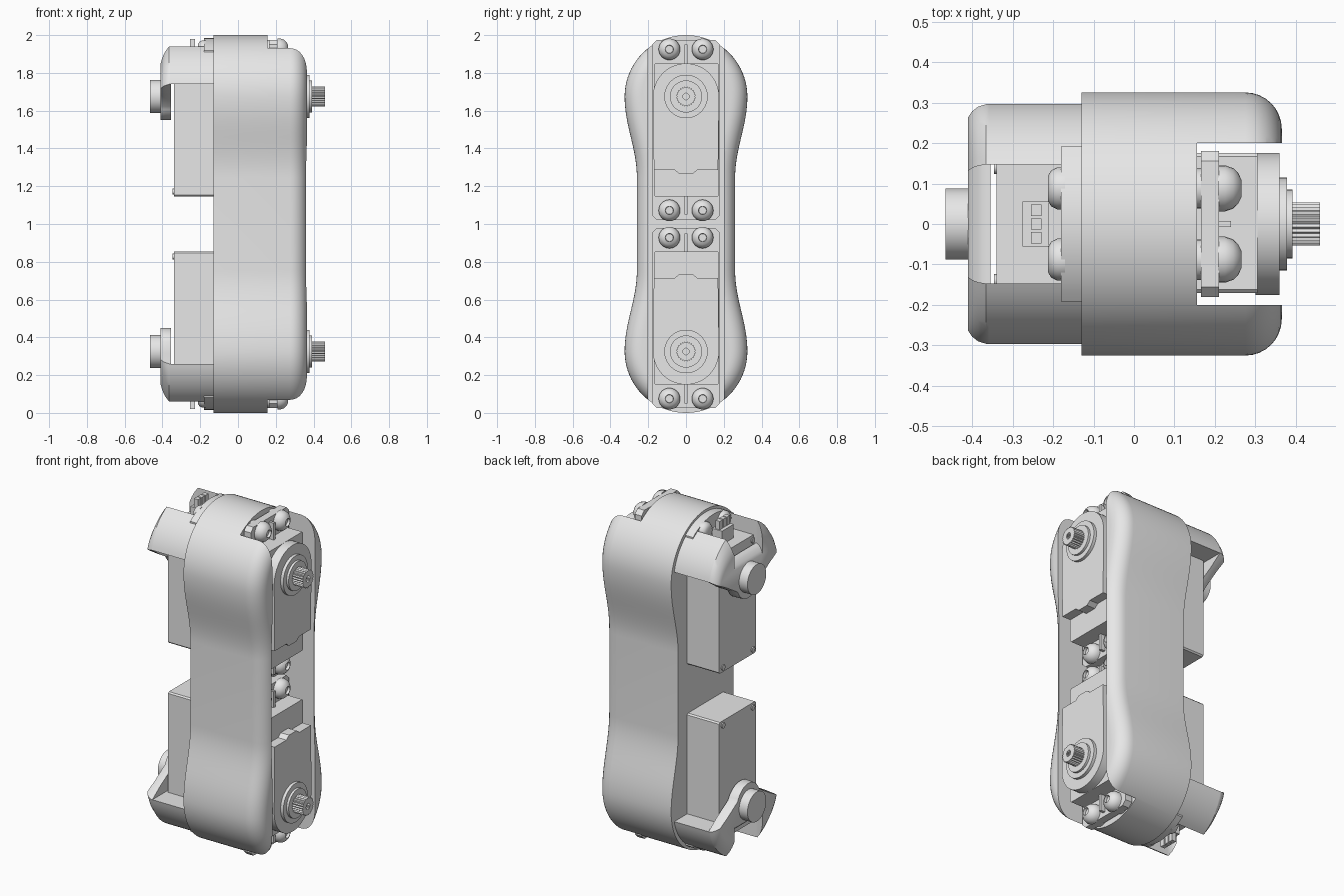
import bpy
import bmesh
from math import sin, cos, pi, radians, sqrt

cube = bpy.data.objects.get("Cube")
if cube:
    bpy.data.objects.remove(cube, do_unlink=True)

GREY = bpy.data.materials.new("plain grey")
GREY.use_nodes = True
GREY.diffuse_color = (0.8, 0.8, 0.8, 1)
GREY.node_tree.nodes["Principled BSDF"].inputs["Base Color"].default_value = (0.8, 0.8, 0.8, 1)

CZ = 1.675      # height of the upper joint axis
END_R = 0.325   # radius of the shell ends
NECK = 0.26     # half width of the shell waist


def loft(bm, rings):
    """Join (x, outline) sections along x and cap both ends."""
    loops = [[bm.verts.new((x, y, z)) for y, z in pts] for x, pts in rings]
    n = len(loops[0])
    for a, b in zip(loops, loops[1:]):
        for i in range(n):
            j = (i + 1) % n
            bm.faces.new((a[i], a[j], b[j], b[i]))
    bm.faces.new(loops[0][::-1])
    bm.faces.new(loops[-1])


def shade(mesh):
    mesh.shade_smooth()
    mesh.set_sharp_from_angle(angle=radians(35))


def make(name, *parts, flip=False):
    """Build an object from lofted parts; flip makes the lower copy."""
    bm = bmesh.new()
    for rings in parts:
        loft(bm, rings)
    if flip:
        for v in bm.verts:
            v.co.z = 2 - v.co.z
    bmesh.ops.recalc_face_normals(bm, faces=bm.faces)
    mesh = bpy.data.meshes.new(name)
    bm.to_mesh(mesh)
    bm.free()
    mesh.materials.append(GREY)
    shade(mesh)
    obj = bpy.data.objects.new(name, mesh)
    bpy.context.scene.collection.objects.link(obj)
    return obj


def pair(name, *parts):
    make("upper_" + name, *parts)
    make("lower_" + name, *parts, flip=True)


def arc(r, a, b, n=16, y=0, z=CZ):
    return [(y + r * cos(radians(a + (b - a) * i / n)),
             z + r * sin(radians(a + (b - a) * i / n))) for i in range(n + 1)]


def turned(profile, y=0, z=CZ, n=32):
    """Round part along x from (x, radius) pairs."""
    return [(x, arc(r, 0, 360, n, y, z)[:-1]) for x, r in profile]


def block(x0, x1, y0, y1, z0, z1, c=0.0):
    """Box with optional chamfered corners in the y-z outline."""
    if c:
        pts = [(y0 + c, z0), (y1 - c, z0), (y1, z0 + c), (y1, z1 - c),
               (y1 - c, z1), (y0 + c, z1), (y0, z1 - c), (y0, z0 + c)]
    else:
        pts = [(y0, z0), (y1, z0), (y1, z1), (y0, z1)]
    return [(x0, pts), (x1, pts)]


def mirror_y(rings):
    return [(x, [(-y, z) for y, z in pts]) for x, pts in rings]


# Bone-shaped shell with a rounded outer rim
def shell_outline():
    quarter = arc(END_R, 90, 0, 20)
    steps = 16
    for i in range(1, steps + 1):
        t = i / steps
        y = NECK + (END_R - NECK) * (1 + cos(pi * t)) / 2
        quarter.append((y, CZ - 0.43 * t))
    right = quarter + [(y, 2 - z) for y, z in quarter[::-1]]
    return right + [(-y, z) for y, z in right[-2:0:-1]]


def inset(pts, d):
    out = []
    for i, (y, z) in enumerate(pts):
        (ya, za), (yb, zb) = pts[i - 1], pts[(i + 1) % len(pts)]
        ty, tz = yb - ya, zb - za
        k = d / sqrt(ty * ty + tz * tz)
        out.append((y + tz * k, z - ty * k))
    return out


outline = shell_outline()
FILLET = 0.09
rings = [(-0.13, outline)]
for i in range(9):
    a = pi / 2 * i / 8
    rings.append((0.365 - FILLET + FILLET * sin(a), inset(outline, FILLET * (1 - cos(a)))))
shell = make("shell", rings)

# Channel that receives the two motors
cutter = make("channel_cutter", block(0.155, 0.6, -0.2, 0.2, -0.5, 2.5))
cutter.hide_render = True
mod = shell.modifiers.new("channel", 'BOOLEAN')
mod.operation = 'DIFFERENCE'
mod.solver = 'EXACT'
mod.object = cutter
bpy.context.view_layer.update()
cut = bpy.data.meshes.new_from_object(shell.evaluated_get(bpy.context.evaluated_depsgraph_get()))
shell.modifiers.clear()
shell.data = cut
shade(cut)
bpy.data.objects.remove(cutter, do_unlink=True)

# Raised lip behind the shell ends
lip = arc(0.31, 52, 128) + [(-0.19, 1.84), (0.19, 1.84)]
pair("back_lip", [(-0.18, lip), (-0.12, lip)])

# Motor body, with small corner screws on its back
pair("motor_body", block(-0.34, 0.305, -0.17, 0.175, 1.145, 1.85, 0.008))
pair("motor_back_screws", *[turned([(-0.346, 0.016), (-0.3, 0.016)], y, z, 12)
                            for y in (-0.14, 0.14) for z in (1.172, 1.82)])

# Gearbox lid with a round top and a small tongue
lid = arc(0.175, 0, 180, 24) + [(-0.17, 1.285), (-0.06, 1.285), (-0.035, 1.265),
                                (0.035, 1.265), (0.06, 1.285), (0.17, 1.285)]
pair("gearbox_lid", [(0.3, lid), (0.36, lid)])

# Mounting flange with its stiffening ribs
pair("mounting_flange", block(0.165, 0.21, -0.18, 0.18, 1.022, 1.975, 0.025))
pair("flange_ribs", block(0.2, 0.24, -0.008, 0.008, 1.84, 1.95),
     block(0.2, 0.24, -0.008, 0.008, 1.05, 1.16))

# Output boss and splined shaft
pair("output_boss", turned([(0.35, 0.115), (0.378, 0.115), (0.378, 0.085), (0.392, 0.085)], n=40))
teeth = [(cos(pi * i / 24) * r, CZ + sin(pi * i / 24) * r)
         for i in range(48) for r in ((0.047, 0.053)[i % 2],)]
hole = [(y * 0.35, CZ + (z - CZ) * 0.35) for y, z in teeth]
pair("splined_shaft", [(0.385, teeth), (0.46, teeth), (0.46, hole), (0.44, hole)])

# Button-head screws through the flange, with sockets
HEAD = [(0.155, 0.05), (0.165, 0.05), (0.165, 0.03), (0.208, 0.03), (0.208, 0.057),
        (0.225, 0.057), (0.245, 0.05), (0.258, 0.037), (0.265, 0.022), (0.25, 0.02)]
pair("flange_screws", *[turned(HEAD, y, z, 24) for y in (-0.088, 0.088) for z in (1.925, 1.072)])
BACK = [(-0.17, 0.052), (-0.19, 0.052), (-0.205, 0.044), (-0.213, 0.03)]
pair("back_screws", *[turned(BACK, y, 1.92, 24) for y in (-0.088, 0.088)])

# Rear bracket: two side arms
arm = arc(0.303, 12.4, 61, 12) + [(0.147, CZ + 0.065)]
arm_rings = [(-0.36, arm), (-0.12, arm)]
pair("bracket_arms", arm_rings, mirror_y(arm_rings))

# Rear bracket: tapered end plate reaching down to the hub
side = [(0.147, CZ + 0.13)] + arc(0.303, 12.4, 61, 12)[::-1]
side += [(0.22, CZ + 0.01)]
plate = side + arc(0.125, -25, -155, 16) + [(-y, z) for y, z in side[::-1]]


def taper(ky, kz):
    return [(y * ky, CZ + (z - CZ) * (kz if z > CZ else 1)) for y, z in plate]


pair("bracket_plate", [(-0.355, plate), (-0.365, plate), (-0.385, taper(0.98, 0.9)),
                       (-0.4, taper(0.94, 0.78)), (-0.41, taper(0.89, 0.66))])
pair("idler_hub", turned([(-0.38, 0.088), (-0.465, 0.088)], n=40))

# Cable connector with three pins
pair("cable_connector", block(-0.275, -0.21, -0.055, 0.055, 1.84, 1.93))
pair("connector_pins", *[block(-0.255, -0.228, y - 0.014, y + 0.014, 1.92, 1.98)
                         for y in (-0.034, 0, 0.034)])
